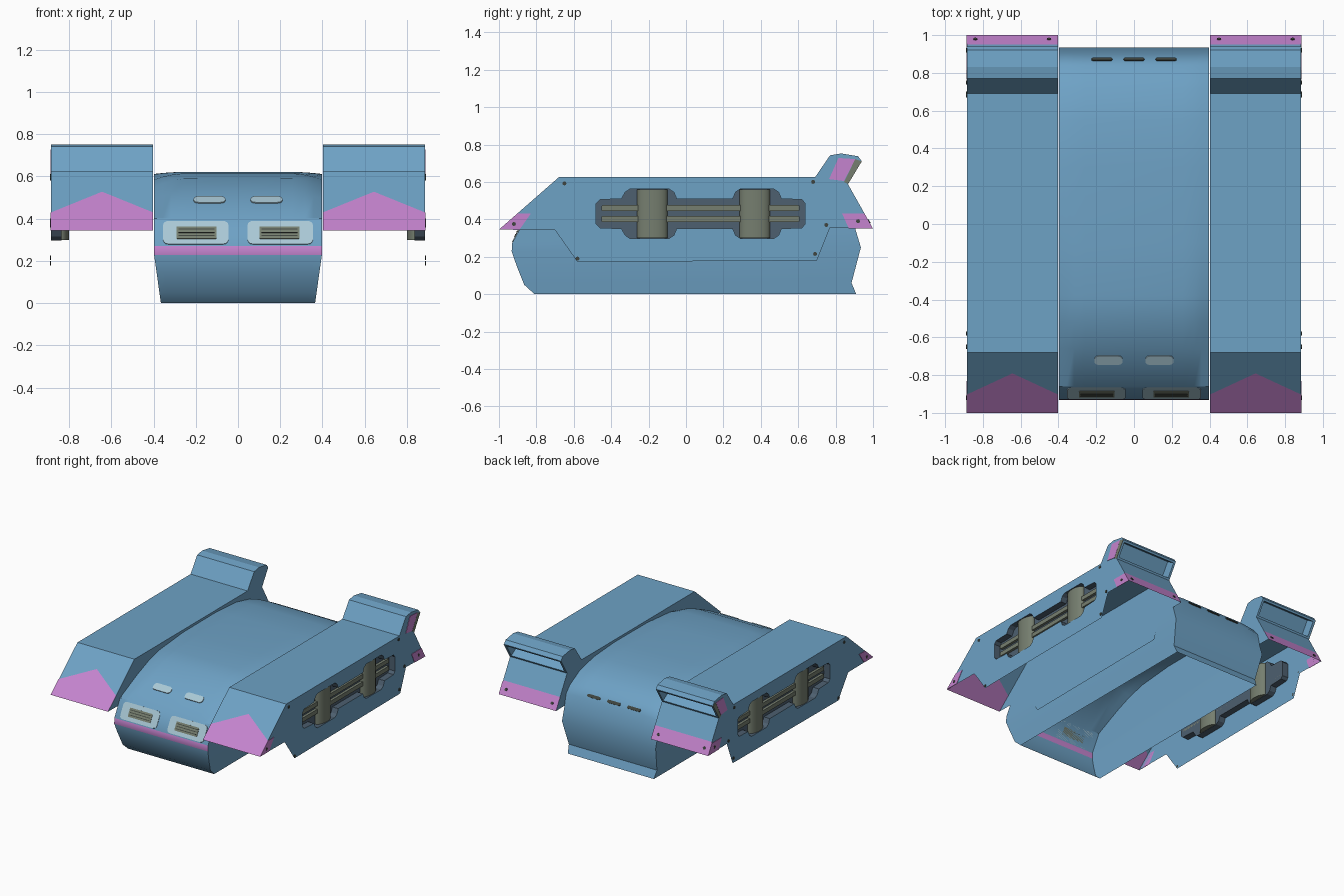
import bpy, bmesh, math
from mathutils import Vector

if "Cube" in bpy.data.objects:
    bpy.data.objects.remove(bpy.data.objects["Cube"])


def material(name, rgb):
    m = bpy.data.materials.new(name)
    m.diffuse_color = (*rgb, 1)
    m.use_nodes = True
    m.node_tree.nodes["Principled BSDF"].inputs["Base Color"].default_value = m.diffuse_color
    return m


BLUE = material("steel blue", (0.155, 0.36, 0.56))
PINK = material("orchid pink", (0.56, 0.23, 0.62))
OLIVE = material("olive grey", (0.18, 0.21, 0.16))
SLATE = material("dark slate", (0.075, 0.115, 0.16))
PALE = material("pale blue", (0.40, 0.58, 0.67))
DARK = material("dark bolt", (0.05, 0.06, 0.05))


def finish(name, bm, mats, mirror=False, smooth=None, recalc=True):
    """Turn a bmesh into an object, optionally mirrored over x and smoothed."""
    if recalc:
        bmesh.ops.recalc_face_normals(bm, faces=bm.faces[:])
    me = bpy.data.meshes.new(name)
    bm.to_mesh(me)
    bm.free()
    for m in mats:
        me.materials.append(m)
    ob = bpy.data.objects.new(name, me)
    bpy.context.collection.objects.link(ob)
    if smooth:
        bpy.ops.object.select_all(action='DESELECT')
        ob.select_set(True)
        bpy.context.view_layer.objects.active = ob
        bpy.ops.object.shade_smooth_by_angle(angle=math.radians(smooth))
    if mirror:
        mod = ob.modifiers.new("mirror", 'MIRROR')
        mod.use_mirror_merge = False
    return ob


def face(bm, pts, mat=0):
    f = bm.faces.new([bm.verts.new(p) for p in pts])
    f.material_index = mat
    return f


def plate(name, outline, origin, u, v, thick, mat, mirror=True):
    """Thin plate from a 2D outline lying on the plane (origin, u, v)."""
    u, v, o = Vector(u).normalized(), Vector(v).normalized(), Vector(origin)
    n = u.cross(v)
    bm = bmesh.new()
    f = face(bm, [o + u * a + v * b for a, b in outline])
    ext = bmesh.ops.extrude_face_region(bm, geom=[f])
    bmesh.ops.translate(bm, vec=n * thick,
                        verts=[g for g in ext['geom'] if isinstance(g, bmesh.types.BMVert)])
    return finish(name, bm, [mat], mirror)


def rrect(cx, cy, w, h, r, n=4):
    pts = []
    for k, (sx, sy) in enumerate([(1, 1), (-1, 1), (-1, -1), (1, -1)]):
        for i in range(n):
            a = math.pi / 2 * (k + i / (n - 1))
            pts.append((cx + sx * (w / 2 - r) + r * math.cos(a),
                        cy + sy * (h / 2 - r) + r * math.sin(a)))
    return pts


def disc(cx, cy, r):
    return [(cx + r * math.cos(i * math.pi / 4), cy + r * math.sin(i * math.pi / 4)) for i in range(8)]


# ---- central hull: open-bottomed shell lofted along a (y, z, edge drop) profile
rows = [(-.81, 0, 0), (-.865, .05, 0), (-.905, .15, 0), (-.932, .228, 0), (-.93, .272, 0),
        (-.86, .40, 0), (-.66, .525, .03), (-.52, .59, .04), (-.38, .615, .03), (-.1, .622, .012),
        (.3, .622, .01), (.55, .61, .015), (.72, .575, .02), (.84, .51, .02), (.885, .45, .01),
        (.905, .35, 0), (.935, .25, 0), (.885, .06, 0), (.91, 0, 0)]
cols = [-1, -.9, -.8, -.65, 0, .65, .8, .9, 1]
bm = bmesh.new()
grid = []
for y, z, d in rows:
    w = .365 + .032 * min(z / .228, 1)
    grid.append([bm.verts.new((w * c, y, z - d * max(0, (abs(c) - .6) / .4) ** 2)) for c in cols])
for i in range(len(rows) - 1):
    for j in range(len(cols) - 1):
        f = bm.faces.new((grid[i][j], grid[i][j + 1], grid[i + 1][j + 1], grid[i + 1][j]))
        f.material_index = 1 if i == 3 else 0      # pink bumper stripe
for j in (0, -1):                                   # side walls, split at the waist
    bm.faces.new([r[j] for r in grid[3:17]])
    bm.faces.new([r[j] for r in grid[:4] + grid[16:]])
finish("hull", bm, [BLUE, PINK], smooth=32)

# ---- headlights, hood vents and rear slots
slope = (0, .07, .128)
lamp = (0, -.93, .272)
X = (1, 0, 0)
plate("headlight_frame", rrect(.2, .070, .31, .125, .025), lamp, X, slope, .004, PALE)
plate("headlight_grille", rrect(.197, .068, .19, .066, .005), lamp, X, slope, .007, OLIVE)
for s in (.05, .068, .086):
    plate("grille_slit", rrect(.197, s, .17, .005, .001), lamp, X, slope, .009, DARK)
plate("hood_vent", rrect(.135, .165, .15, .055, .022), (0, -.86, .40), X, (0, .2, .125), .006, PALE)
for x in (-.17, 0, .17):
    plate("rear_slot", rrect(x, .025, .11, .022, .01), (0, .885, .45), (-1, 0, 0),
          (0, -.045, .06), .006, DARK, mirror=False)

# ---- side pods: open sheet-metal shells
XI, XO, XM = .402, .885, .6435


def fy(z):                                          # y on the front slope at height z
    return -1 + (z - .345) * .32 / .28


outline = [(-1, .345), (-.68, .625), (.69, .625), (.866, .588), (1, .35),
           (.77, .355), (.70, .18), (-.58, .172), (-.70, .342)]
bm = bmesh.new()
chevron = [(XI, .43), (XM, .528), (XO, .43)]
chev = [(x, fy(z), z) for x, z in chevron]
face(bm, [(XO, -1, .345), (XI, -1, .345)] + chev, 1)
face(bm, [(XI, -.68, .625), (XO, -.68, .625)] + chev[::-1])
for (ya, za), (yb, zb), m in [((-.68, .625), (.69, .625), 0), ((.69, .625), (.866, .588), 0),
                              ((.866, .588), (.95, .439), 0), ((.95, .439), (1, .35), 1)]:
    face(bm, [(XI, ya, za), (XO, ya, za), (XO, yb, zb), (XI, yb, zb)], m)
face(bm, [(XI, y, z) for y, z in outline])          # inner wall
bmesh.ops.remove_doubles(bm, verts=bm.verts[:], dist=.0005)
finish("side_pod", bm, [BLUE, PINK], mirror=True)

# ---- outer pod wall with a recessed wheel-drive pocket
upper = [(-.48, .485), (-.46, .505), (-.345, .51), (-.325, .545), (-.30, .562), (-.09, .562),
         (-.065, .545), (-.05, .51), (.25, .51), (.265, .545), (.29, .562), (.47, .562),
         (.495, .545), (.51, .51), (.62, .505), (.637, .485)]
pocket = upper + [(y, .86 - z) for y, z in reversed(upper)]
bm = bmesh.new()


def ring(pts, x):
    vs = [bm.verts.new((x, y, z)) for y, z in pts]
    return vs, [bm.edges.new((vs[i - 1], vs[i])) for i in range(len(vs))]


_, e1 = ring(outline, XO)
rim, e2 = ring(pocket, XO)
bmesh.ops.triangle_fill(bm, edges=e1 + e2, use_beauty=True, use_dissolve=False, normal=(1, 0, 0))
floor = [bm.verts.new((XO - .05, y, z)) for y, z in pocket]
for i in range(len(rim)):
    bm.faces.new((rim[i - 1], rim[i], floor[i], floor[i - 1])).material_index = 1
bm.faces.new(floor).material_index = 1
finish("pod_outer_wall", bm, [BLUE, SLATE], mirror=True)

# drive rails and hubs inside the pocket
Y, Z = (0, 1, 0), (0, 0, 1)
for z in (.402, .46):
    plate("drive_rail", rrect(.078, z, 1.06, .032, .008), (XO - .05, 0, 0), Y, Z, .02, OLIVE)
for y in (-.18, .368):
    bm = bmesh.new()
    bmesh.ops.create_cone(bm, cap_ends=True, segments=20, radius1=.082, radius2=.082, depth=.26)
    bmesh.ops.scale(bm, vec=(.5, 1, 1), verts=bm.verts[:])
    bmesh.ops.translate(bm, vec=(XO - .045, y, .43), verts=bm.verts[:])
    finish("drive_hub", bm, [OLIVE], mirror=True, smooth=40)

# pink corner patches and bolts on the outer wall
side = (XO, 0, 0)
plate("front_patch", [(-1, .345), (-.89, .345), (-.83, .43), (-.903, .43)], side, Y, Z, .003, PINK)
plate("rear_patch", [(.87, .352), (1, .35), (.955, .43), (.835, .43)], side, Y, Z, .003, PINK)
for y, z in [(-.92, .375), (-.65, .592), (-.58, .19), (.68, .60), (.75, .37), (.69, .215), (.92, .39)]:
    plate("side_bolt", disc(y, z, .011), side, Y, Z, .005, DARK)
for x in (.45, .84):
    plate("rear_bolt", disc(-x, .045, .011), (0, 1, .35), (-1, 0, 0), (0, -.134, .238), .004, DARK)

# ---- rear exhaust nozzle on each pod, hollow towards the back
nozzle = [(.69, .625), (.77, .742), (.83, .752), (.92, .737), (.94, .71), (.866, .588)]
bm = bmesh.new()
a = [bm.verts.new((XI, y, z)) for y, z in nozzle]
b = [bm.verts.new((XO, y, z)) for y, z in nozzle]
n = len(nozzle)
quads = [bm.faces.new((a[i], a[(i + 1) % n], b[(i + 1) % n], b[i])) for i in range(n)]
bm.faces.new(a)
bm.faces.new(b)
bmesh.ops.recalc_face_normals(bm, faces=bm.faces[:])
mouth = quads[4]
bmesh.ops.inset_region(bm, faces=[mouth], thickness=.022)
ext = bmesh.ops.extrude_face_region(bm, geom=[mouth])
push = Vector((0, -.086, .052))
bmesh.ops.translate(bm, vec=push * .75,
                    verts=[g for g in ext['geom'] if isinstance(g, bmesh.types.BMVert)])
bmesh.ops.delete(bm, geom=[mouth], context='FACES')
finish("exhaust_nozzle", bm, [BLUE], mirror=True, recalc=False)
plate("nozzle_patch", [(.765, .615), (.845, .605), (.905, .722), (.815, .728)], side, Y, Z, .003, PINK)
plate("nozzle_lip", [(.845, .60), (.866, .588), (.94, .71), (.905, .722)], side, Y, Z, .003, OLIVE)
